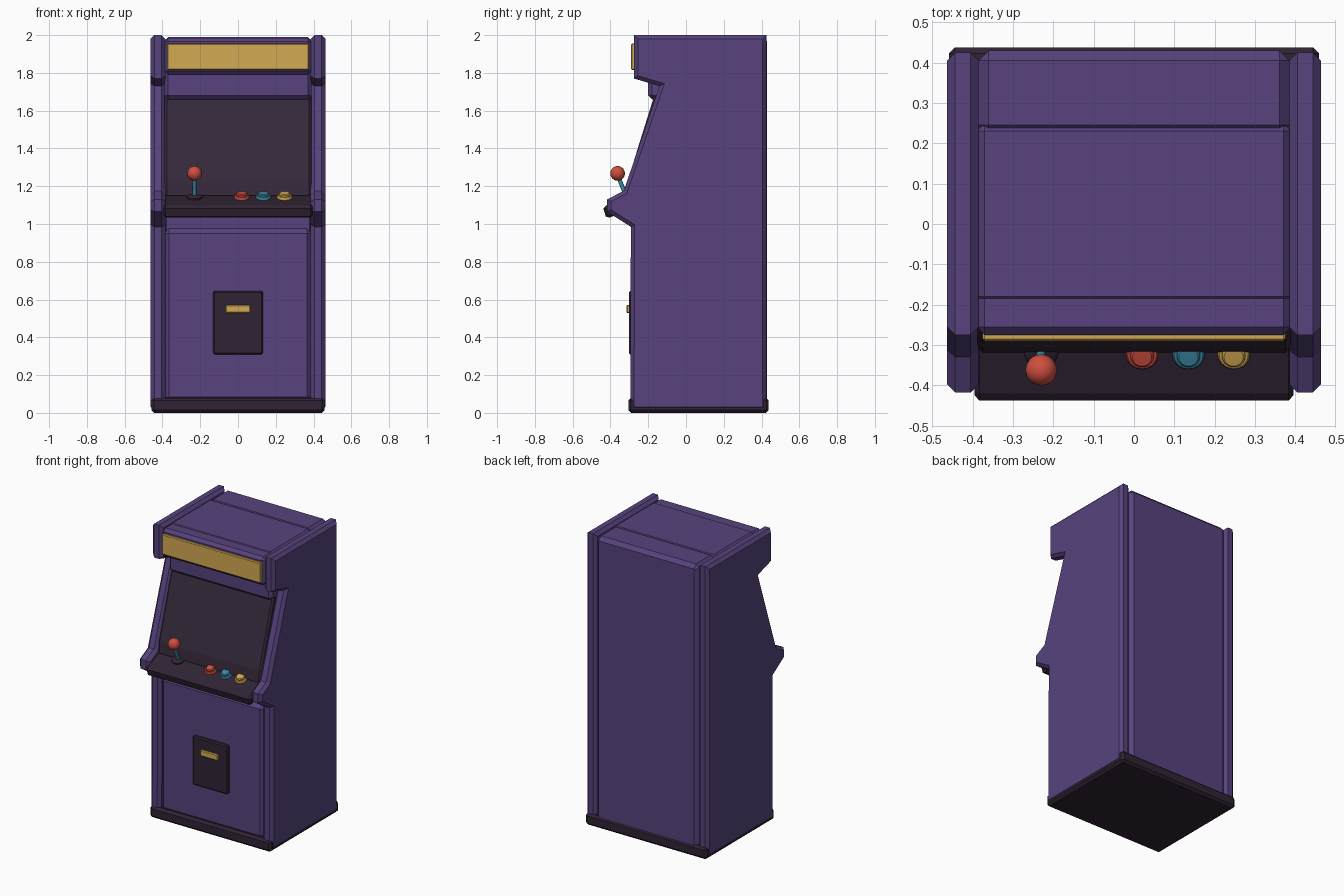
import bpy, bmesh, math
from mathutils import Vector, Matrix

cube = bpy.data.objects.get("Cube")
if cube:
    bpy.data.objects.remove(cube, do_unlink=True)


def material(name, rgb):
    m = bpy.data.materials.new(name)
    m.use_nodes = True
    col = (*rgb, 1)
    m.diffuse_color = col
    m.node_tree.nodes["Principled BSDF"].inputs["Base Color"].default_value = col
    return m


PURPLE = material("purple", (0.095, 0.055, 0.205))
SCREEN = material("screen dark", (0.036, 0.022, 0.043))
TRIM = material("trim dark", (0.029, 0.017, 0.034))
GOLD = material("gold", (0.65, 0.40, 0.085))
RED = material("red", (0.62, 0.075, 0.05))
BLUE = material("blue", (0.045, 0.25, 0.38))


def finish(name, bm, mat, smooth=False):
    bmesh.ops.recalc_face_normals(bm, faces=bm.faces)
    me = bpy.data.meshes.new(name)
    bm.to_mesh(me)
    bm.free()
    me.materials.append(mat)
    ob = bpy.data.objects.new(name, me)
    bpy.context.collection.objects.link(ob)
    if smooth:
        bpy.ops.object.select_all(action='DESELECT')
        ob.select_set(True)
        bpy.context.view_layer.objects.active = ob
        bpy.ops.object.shade_smooth_by_angle(angle=math.radians(40))
    return ob


def box(name, mat, x, y, z, bevel):
    """Chamfered box from (min, max) pairs."""
    bm = bmesh.new()
    bmesh.ops.create_cube(bm, size=1)
    for v in bm.verts:
        v.co = [r[0] if c < 0 else r[1] for c, r in zip(v.co, (x, y, z))]
    bmesh.ops.bevel(bm, geom=bm.edges[:], offset=bevel, segments=1, affect='EDGES')
    return finish(name, bm, mat)


def extrude(name, mat, profile, x0, x1, bevel):
    """Profile in the y-z plane pushed along x, chamfered round both caps."""
    bm = bmesh.new()
    face = bm.faces.new([bm.verts.new((x0, y, z)) for y, z in profile])
    out = bmesh.ops.extrude_face_region(bm, geom=[face])
    for v in out["geom"]:
        if isinstance(v, bmesh.types.BMVert):
            v.co.x = x1
    bmesh.ops.recalc_face_normals(bm, faces=bm.faces)
    rim = [e for e in bm.edges if abs(e.verts[0].co.x - e.verts[1].co.x) < 1e-5]
    if bevel:
        bmesh.ops.bevel(bm, geom=rim, offset=bevel, segments=1, affect='EDGES')
    return finish(name, bm, mat)


def lathe(name, mat, pos, profile, tilt, steps=20):
    """Round part from (radius, height) points, leaned towards the front."""
    bm = bmesh.new()
    verts = [bm.verts.new((r, 0, h)) for r, h in profile]
    edges = [bm.edges.new(p) for p in zip(verts, verts[1:])]
    bmesh.ops.spin(bm, geom=verts + edges, cent=(0, 0, 0), axis=(0, 0, 1),
                   angle=math.tau, steps=steps)
    bmesh.ops.remove_doubles(bm, verts=bm.verts, dist=1e-5)
    bm.transform(Matrix.Translation(pos) @ Matrix.Rotation(tilt, 4, 'X'))
    return finish(name, bm, mat, smooth=True)


# Side panels
side = [(0.425, 0.012), (0.425, 2.0), (-0.275, 2.0), (-0.275, 1.77), (-0.14, 1.73),
        (-0.33, 1.175), (-0.418, 1.13), (-0.418, 1.065), (-0.292, 0.985), (-0.295, 0.012)]
for label, s in (("left", 1), ("right", -1)):
    extrude(label + "_side_panel", PURPLE, side, s * 0.385, s * 0.463, 0.02)

# Cabinet shell between the sides
box("back_panel", PURPLE, (-0.385, 0.385), (0.22, 0.43), (0.03, 1.99), 0.025)
box("upper_body", PURPLE, (-0.39, 0.39), (-0.20, 0.25), (1.66, 1.99), 0.02)
box("lower_body", PURPLE, (-0.388, 0.388), (-0.255, 0.24), (0.03, 1.09), 0.01)
box("front_panel", PURPLE, (-0.39, 0.39), (-0.283, -0.2), (0.06, 0.975), 0.025)
box("plinth", TRIM, (-0.459, 0.459), (-0.305, 0.438), (0.0, 0.08), 0.015)

# Lit sign above the screen
box("marquee_housing", PURPLE, (-0.39, 0.39), (-0.275, -0.15), (1.79, 1.985), 0.02)
box("marquee_sign", GOLD, (-0.375, 0.375), (-0.29, -0.26), (1.815, 1.955), 0.005)

# Sloping screen
extrude("screen", SCREEN, [(-0.165, 1.69), (-0.31, 1.225), (-0.318, 1.15),
                           (-0.2, 1.15), (-0.10, 1.69)], -0.388, 0.388, 0.012)

# Control deck
TILT = math.atan(0.4)
extrude("control_deck", TRIM, [(-0.42, 1.10), (-0.438, 1.083), (-0.425, 1.04),
                               (-0.405, 1.034), (-0.2, 1.11), (-0.22, 1.18)],
        -0.395, 0.395, 0.012)


def on_deck(x, y):
    return Vector((x, y, 1.10 + 0.4 * (y + 0.42)))


# Buttons with a flat collar and a raised cap
for label, x, mat in (("red", 0.02, RED), ("blue", 0.135, BLUE), ("gold", 0.247, GOLD)):
    p = on_deck(x, -0.32)
    lathe(label + "_button_collar", mat, p,
          [(0, -0.01), (0.04, -0.01), (0.04, 0.008), (0.036, 0.013), (0, 0.013)], TILT)
    lathe(label + "_button_cap", mat, p,
          [(0.029, 0.01), (0.029, 0.022), (0.024, 0.027), (0, 0.028)], TILT)

# Joystick
foot = on_deck(-0.23, -0.315)
lathe("joystick_base", TRIM, foot,
      [(0, -0.01), (0.042, -0.01), (0.042, 0.008), (0.034, 0.014), (0, 0.014)], TILT)
lathe("joystick_shaft", BLUE, foot, [(0.011, 0), (0.011, 0.12)], TILT, 12)
ball = [(0.039 * math.sin(math.pi * i / 10), -0.039 * math.cos(math.pi * i / 10))
        for i in range(11)]
lathe("joystick_ball", RED, (-0.23, -0.362, 1.268), ball, TILT)

# Coin door
box("coin_door", TRIM, (-0.133, 0.133), (-0.303, -0.27), (0.31, 0.645), 0.008)
box("coin_slot", GOLD, (-0.067, 0.067), (-0.316, -0.29), (0.528, 0.57), 0.005)
